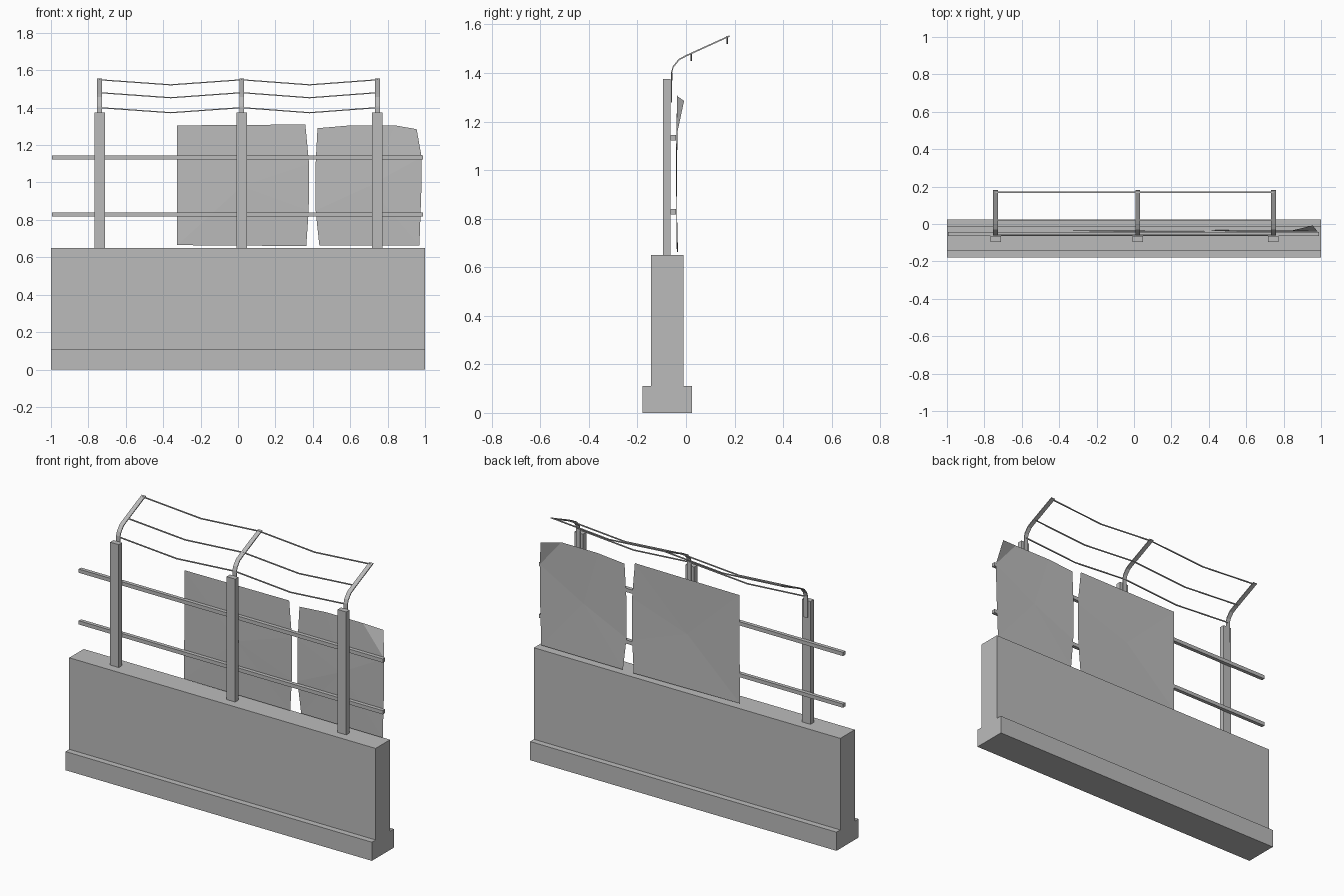
import bpy
import bmesh
from mathutils import Vector

cube = bpy.data.objects.get("Cube")
if cube:
    bpy.data.objects.remove(cube, do_unlink=True)

grey = bpy.data.materials.new("plain_grey")
grey.use_nodes = True
COLOUR = (0.5, 0.5, 0.5, 1)
grey.diffuse_color = COLOUR
grey.node_tree.nodes["Principled BSDF"].inputs["Base Color"].default_value = COLOUR


def finish(name, bm, closed=True):
    if closed:
        bmesh.ops.recalc_face_normals(bm, faces=bm.faces[:])
    mesh = bpy.data.meshes.new(name)
    bm.to_mesh(mesh)
    bm.free()
    mesh.materials.append(grey)
    obj = bpy.data.objects.new(name, mesh)
    bpy.context.collection.objects.link(obj)
    return obj


def extrude_x(name, profile, x0, x1):
    """Extrude a closed (y, z) profile along x."""
    bm = bmesh.new()
    face = bm.faces.new([bm.verts.new((x0, y, z)) for y, z in profile])
    new = bmesh.ops.extrude_face_region(bm, geom=[face])["geom"]
    moved = [v for v in new if isinstance(v, bmesh.types.BMVert)]
    bmesh.ops.translate(bm, verts=moved, vec=(x1 - x0, 0, 0))
    return finish(name, bm)


def rect(y0, y1, z0, z1):
    return [(y0, z0), (y1, z0), (y1, z1), (y0, z1)]


def wire(name, points, r):
    """Sweep a small square section along a path running in x."""
    bm = bmesh.new()
    rings = [[bm.verts.new((x, y + dy, z + dz)) for dy, dz in rect(-r, r, -r, r)]
             for x, y, z in points]
    for a, b in zip(rings, rings[1:]):
        for i in range(4):
            j = (i + 1) % 4
            bm.faces.new((a[i], a[j], b[j], b[i]))
    bm.faces.new(rings[0])
    bm.faces.new(rings[-1])
    return finish(name, bm)


def sheet(name, outline, centre):
    """Thin warped sheet: a fan of flat triangles around a centre point."""
    bm = bmesh.new()
    mid = bm.verts.new(centre)
    rim = [bm.verts.new(p) for p in outline]
    for a, b in zip(rim, rim[1:] + rim[:1]):
        bm.faces.new((mid, a, b))
    return bm, rim


# Concrete wall with a stepped footing
extrude_x("barrier_wall", [(-0.18, 0), (0.025, 0), (0.025, 0.11), (-0.01, 0.11),
                           (-0.01, 0.65), (-0.145, 0.65), (-0.145, 0.11),
                           (-0.18, 0.11)], -1, 1)

# Posts with bent flat arms
POSTS = {"right": -0.74, "middle": 0.02, "left": 0.745}
arm_path = [Vector(p) for p in ((-0.061, 1.28), (-0.061, 1.405), (-0.054, 1.428),
                                (-0.03, 1.458), (0, 1.474), (0.178, 1.555))]
arm_profile = arm_path + [p + Vector((0.003, -0.005)) for p in reversed(arm_path)]
for side, x in POSTS.items():
    extrude_x(side + "_post", rect(-0.095, -0.064, 0.65, 1.375), x - 0.028, x + 0.028)
    extrude_x(side + "_arm", arm_profile, x - 0.013, x + 0.013)

# Two horizontal rails behind the posts
for name, z in (("lower_rail", 0.828), ("upper_rail", 1.133)):
    extrude_x(name, rect(-0.064, -0.042, z - 0.011, z + 0.011), -0.995, 0.99)

# Sagging wires strung between the arms
xs = list(POSTS.values())
for name, y, z in (("inner_wire", -0.058, 1.4), ("middle_wire", 0.022, 1.48),
                   ("outer_wire", 0.17, 1.549)):
    points = [(xs[0], y, z)]
    for a, b in zip(xs, xs[1:]):
        points += [((a + b) / 2, y, z - 0.027), (b, y, z)]
    wire(name, points, 0.003)

# Larger sheet panel
bm, rim = sheet("middle_panel", [
    (-0.325, -0.038, 0.665), (0.365, -0.034, 0.66), (0.378, -0.038, 0.85),
    (0.38, -0.04, 1.1), (0.36, -0.037, 1.31), (-0.325, -0.035, 1.305)],
    (0.02, -0.041, 0.98))
finish("middle_panel", bm, False)

# Smaller sheet panel with its upper corner bent backwards
bm, rim = sheet("left_panel", [
    (0.435, -0.033, 0.663), (0.97, -0.036, 0.663), (0.98, -0.038, 0.95),
    (0.982, -0.04, 1.135), (0.84, -0.036, 1.305), (0.6, -0.036, 1.305),
    (0.425, -0.034, 1.29), (0.415, -0.036, 1.1), (0.415, -0.038, 0.85)],
    (0.7, -0.041, 0.98))
corner = bm.verts.new((0.955, -0.008, 1.285))
bm.faces.new((rim[3], corner, rim[4]))
finish("left_panel", bm, False)
